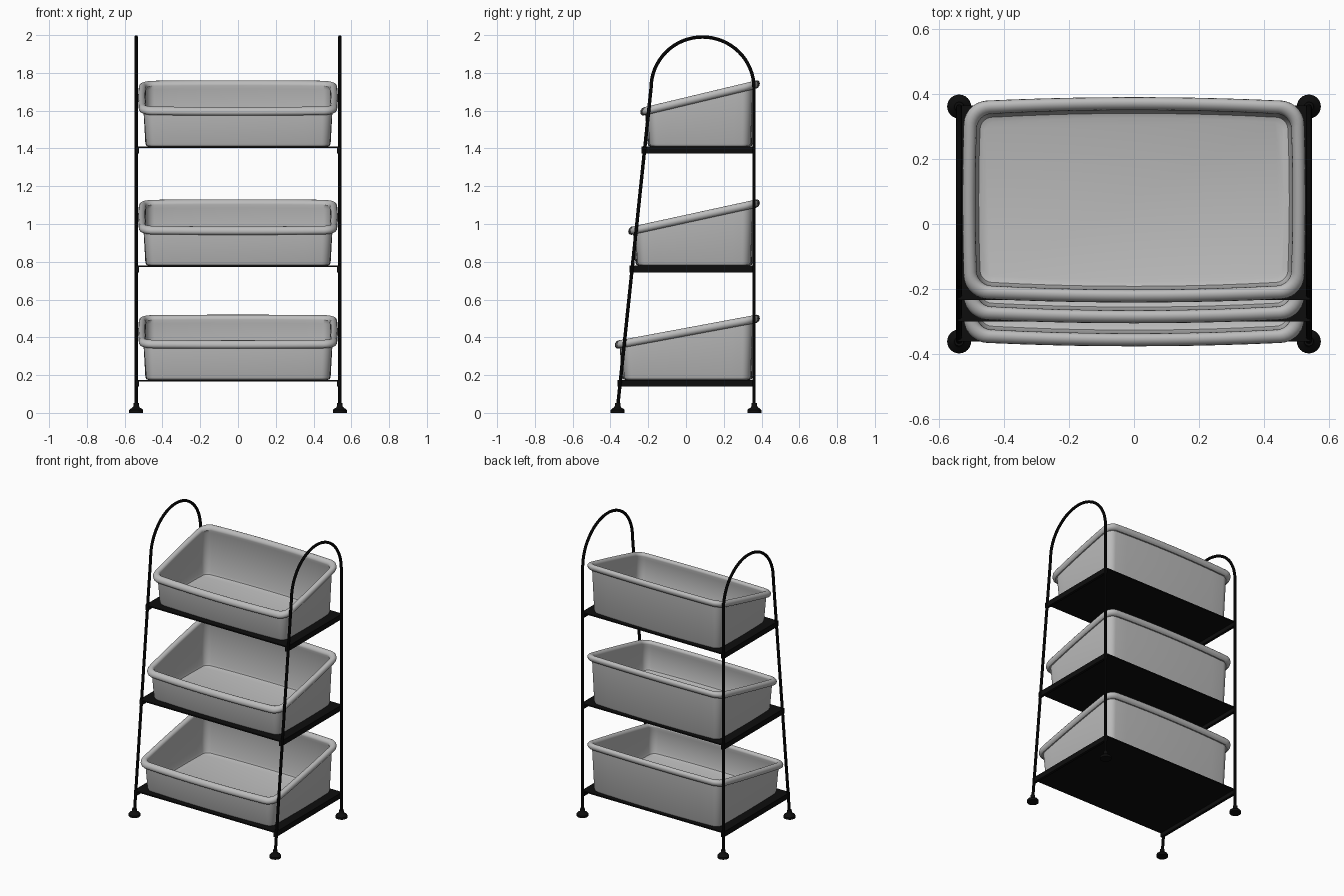
import bpy, bmesh
from math import sin, cos, pi, radians

cube = bpy.data.objects.get("Cube")
if cube:
    bpy.data.objects.remove(cube, do_unlink=True)


def material(name, value):
    m = bpy.data.materials.new(name)
    m.use_nodes = True
    col = (value, value, value, 1)
    m.diffuse_color = col
    m.node_tree.nodes["Principled BSDF"].inputs["Base Color"].default_value = col
    return m


BLACK = material("black metal", 0.004)
GREY = material("grey plastic", 0.5)


def finish(bm, name, mat, smooth=True):
    bmesh.ops.recalc_face_normals(bm, faces=bm.faces)
    me = bpy.data.meshes.new(name)
    bm.to_mesh(me)
    bm.free()
    me.materials.append(mat)
    ob = bpy.data.objects.new(name, me)
    bpy.context.collection.objects.link(ob)
    if smooth:
        bpy.ops.object.select_all(action="DESELECT")
        ob.select_set(True)
        bpy.context.view_layer.objects.active = ob
        bpy.ops.object.shade_smooth_by_angle(angle=radians(35))
    return ob


def loft(bm, rings):
    """Bridge closed rings of points and cap both ends."""
    loops = [[bm.verts.new(p) for p in ring] for ring in rings]
    n = len(loops[0])
    for a, b in zip(loops, loops[1:]):
        for i in range(n):
            j = (i + 1) % n
            bm.faces.new((a[i], a[j], b[j], b[i]))
    bm.faces.new(loops[0])
    bm.faces.new(loops[-1])


def box(name, lo, hi, mat):
    bm = bmesh.new()
    loft(bm, [[(lo[0], lo[1], z), (hi[0], lo[1], z), (hi[0], hi[1], z), (lo[0], hi[1], z)]
              for z in (lo[2], hi[2])])
    return finish(bm, name, mat, False)


def outline(hx, hy, r, bulge=0.014, arc=7, side=10):
    """Rounded rectangle whose sides bow gently outwards."""
    pts = []
    for q, (sx, sy) in enumerate(((1, 1), (-1, 1), (-1, -1), (1, -1))):
        corner = [(sx * (hx - r) + r * cos(q * pi / 2 + k * pi / 2 / arc),
                   sy * (hy - r) + r * sin(q * pi / 2 + k * pi / 2 / arc))
                  for k in range(arc + 1)]
        pts += corner
        ex, ey = corner[-1]
        span = (-2 * ex, 0) if q % 2 == 0 else (0, -2 * ey)
        pts += [(ex + span[0] * k / side, ey + span[1] * k / side) for k in range(1, side)]
    return [(x + 0.4 * bulge * x / hx * (1 - (y / hy) ** 2),
             y + bulge * y / hy * (1 - (x / hx) ** 2)) for x, y in pts]


def basket(name, base, front, back, z_front, z_back):
    """Open tub with a sloping rolled rim; front/back and heights are rim centre lines."""
    cy, hy = (front + back) / 2, (back - front) / 2
    rim = 0.02
    # profile: offset from rim centre line, share of wall height, extra height
    prof = [(-0.034, 0, 0), (-0.023, 0, 0.004), (-0.018, 0, 0.016), (-0.006, 1, -0.019)]
    prof += [(rim * cos(a), 1, rim * sin(a) * 1.1)
             for a in [radians(-80 + 26 * k) for k in range(11)]]
    prof += [(-0.013, 1, -0.02), (-0.025, 0, 0.035), (-0.03, 0, 0.02), (-0.045, 0, 0.014)]
    rings = []
    for off, share, dz in prof:
        ring = []
        for x, y in outline(0.503 + off, hy + off, 0.055 + off * 0.7):
            top = z_front + (z_back - z_front) * (y + hy) / (2 * hy)
            ring.append((x, y + cy, base + share * (top - base) + dz))
        rings.append(ring)
    bm = bmesh.new()
    loft(bm, rings)
    return finish(bm, name, GREY)


# Shelves with side rails and baskets: shelf top, shelf front, rim front, rim heights
tiers = (("lower", 0.175, -0.362, -0.343, 0.365, 0.495),
         ("middle", 0.780, -0.300, -0.272, 0.968, 1.105),
         ("upper", 1.410, -0.235, -0.208, 1.600, 1.735))
for label, top, edge, front, zf, zb in tiers:
    box(label + "_shelf", (-0.535, edge, top - 0.008), (0.535, 0.365, top), BLACK)
    for side, s in (("left", 1), ("right", -1)):
        xs = sorted((s * 0.525, s * 0.543))
        box(f"{label}_{side}_rail", (xs[0], edge, top - 0.036), (xs[1], 0.365, top), BLACK)
    basket(label + "_basket", top, front, 0.357, zf, zb)

# Hooped tube frames
hoop = [(0.0875 - 0.2725 * cos(pi * k / 32), 1.72 + 0.27 * sin(pi * k / 32)) for k in range(33)]
path = [(-0.362, 0.03)] + hoop + [(0.36, 0.03)]
foot_profile = [(0.037, 0), (0.037, 0.014), (0.032, 0.021), (0.02, 0.028), (0.015, 0.036),
                (0.014, 0.052)]
for side, s in (("left", 1), ("right", -1)):
    cu = bpy.data.curves.new(side + "_frame", "CURVE")
    cu.dimensions = "3D"
    cu.bevel_depth = 0.0095
    cu.bevel_resolution = 3
    cu.use_fill_caps = True
    sp = cu.splines.new("POLY")
    sp.points.add(len(path) - 1)
    for p, (y, z) in zip(sp.points, path):
        p.co = (s * 0.539, y, z, 1)
    cu.materials.append(BLACK)
    frame = bpy.data.objects.new(side + "_frame", cu)
    bpy.context.collection.objects.link(frame)
    bpy.ops.object.select_all(action="DESELECT")
    frame.select_set(True)
    bpy.context.view_layer.objects.active = frame
    bpy.ops.object.convert(target="MESH")
    bpy.ops.object.shade_smooth_by_angle(angle=radians(35))

    # Domed feet
    for end, y in (("front", -0.362), ("back", 0.362)):
        bm = bmesh.new()
        loft(bm, [[(s * 0.539 + r * cos(2 * pi * k / 24), y + r * sin(2 * pi * k / 24), z)
                   for k in range(24)] for r, z in foot_profile])
        finish(bm, f"{end}_{side}_foot", BLACK)
